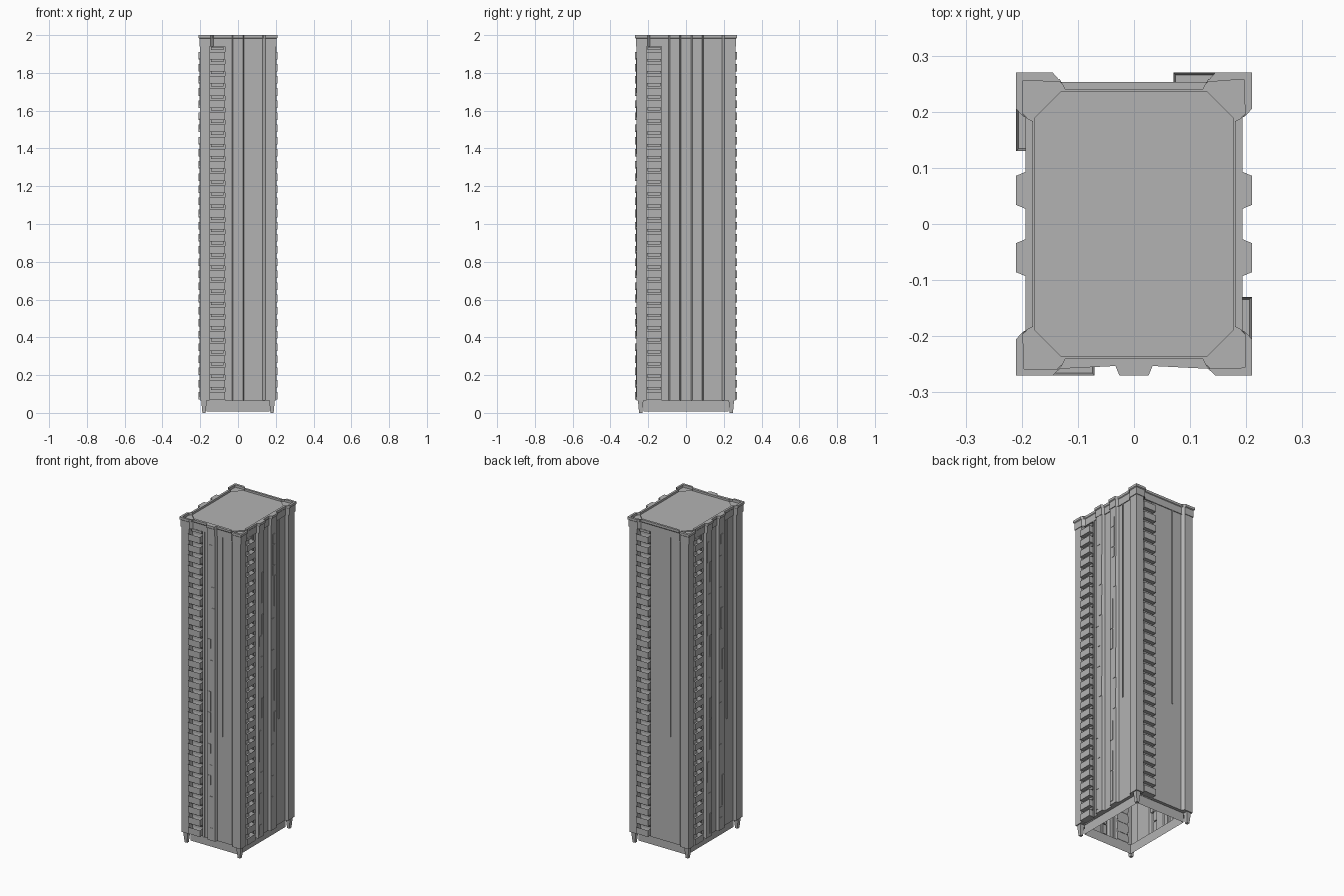
import bpy, bmesh, math, random
from mathutils import Matrix, Vector

cube = bpy.data.objects.get("Cube")
if cube:
    bpy.data.objects.remove(cube)
random.seed(4)

concrete = bpy.data.materials.new("concrete_grey")
concrete.use_nodes = True
GREY = (0.45, 0.45, 0.45, 1)
concrete.diffuse_color = GREY
concrete.node_tree.nodes["Principled BSDF"].inputs["Base Color"].default_value = GREY

HX, HY = 0.19, 0.25                 # wall planes
BASE, EAVE, TOP = 0.065, 1.94, 2.0
FLOORS = 29

# Each side: (half length, wall distance, balcony span, rib centres), walked round the plan
SIDES = [
    (HX, HY, (-0.15, -0.07), (0.0,)),
    (HY, HX, (-0.21, -0.13), (-0.06, 0.06)),
    (HX, HY, (-0.15, -0.07), ()),
    (HY, HX, (-0.21, -0.13), (-0.06, 0.06)),
]


def place(side, u, d):
    """Turn a position along a side and a distance outward into x, y."""
    return [(u, -d), (d, u), (-u, d), (-d, -u)][side]


def finish(name, bm):
    bmesh.ops.recalc_face_normals(bm, faces=bm.faces)
    mesh = bpy.data.meshes.new(name)
    bm.to_mesh(mesh)
    bm.free()
    mesh.materials.append(concrete)
    obj = bpy.data.objects.new(name, mesh)
    bpy.context.collection.objects.link(obj)
    return obj


def plan(proud, shift=0.0, notched=False):
    """Plan outline with corner posts, ribs and, if notched, balcony recesses."""
    pts = []
    for s, (half, wall, (a, b), ribs) in enumerate(SIDES):
        w, out, post = wall + shift, wall + proud, half - 0.045
        line = [(-half - proud, out)]
        if notched:
            line += [(a, out), (a, wall - 0.022), (b, wall - 0.022), (b, w)]
        else:
            line += [(-post, out), (-post + 0.015, w)]
        for c in ribs:
            line += [(c - 0.033, w), (c - 0.026, out), (c + 0.026, out), (c + 0.033, w)]
        line += [(post - 0.015, w), (post, out)]
        pts += [place(s, u, d) for u, d in line]
    return pts


def ring(bm, pts, z):
    vs = [bm.verts.new((x, y, z)) for x, y in pts]
    return vs, [bm.edges.new((vs[i - 1], vs[i])) for i in range(len(vs))]


def wall_strip(bm, low, high):
    for i in range(len(low)):
        bm.faces.new((low[i - 1], low[i], high[i], high[i - 1]))


def fill(bm, *edge_sets):
    bmesh.ops.triangle_fill(bm, use_beauty=True, edges=[e for es in edge_sets for e in es])


def rect(x, y):
    return [(-x, -y), (x, -y), (x, y), (-x, y)]


# Tower shell: hollow, open below, with an inset plinth
bm = bmesh.new()
foot, _ = ring(bm, rect(0.166, 0.226), 0.008)
head, head_e = ring(bm, rect(0.166, 0.226), BASE)
wall_strip(bm, foot, head)
body = plan(0.011, -0.005, True)
low, low_e = ring(bm, body, BASE)
high, _ = ring(bm, body, EAVE)
wall_strip(bm, low, high)
fill(bm, head_e, low_e)
finish("tower_shell", bm)

# Cornice with projecting lip, parapet and sunken deck
inner = []
for s, (half, wall, span, ribs) in enumerate(SIDES):
    h, w = half - 0.01, wall - 0.01
    inner += [place(s, u, d) for u, d in (
        (-half - 0.006, wall + 0.008), (-half + 0.058, wall + 0.008), (-half + 0.067, w),
        (half - 0.067, w), (half - 0.058, wall + 0.008))]
bm = bmesh.new()
frieze = plan(0.015)
lip = plan(0.02, 0.003)
under, under_e = ring(bm, plan(0.008, -0.012), EAVE)
rows = [ring(bm, p, z) for p, z in ((frieze, EAVE), (frieze, 1.982), (lip, 1.986), (lip, TOP))]
for (lo, _), (hi, _) in zip(rows, rows[1:]):
    wall_strip(bm, lo, hi)
wall_strip(bm, under, rows[0][0])
rim, rim_e = ring(bm, inner, TOP)
deck, deck_e = ring(bm, inner, 1.984)
fill(bm, rows[-1][1], rim_e)
wall_strip(bm, deck, rim)
fill(bm, deck_e)
finish("cornice", bm)

# Roof slab with chamfered corners
slab = []
for s, (half, wall, span, ribs) in enumerate(SIDES):
    slab += [place(s, u, wall - 0.013) for u in (-half + 0.06, half - 0.06)]
bm = bmesh.new()
low, _ = ring(bm, slab, 1.98)
high, _ = ring(bm, slab, 1.99)
wall_strip(bm, low, high)
bm.faces.new(high)
finish("roof_slab", bm)


def block(bm, side, u0, u1, d0, d1, z0, z1):
    """Add a box to a side and return its top face."""
    vs = [[bm.verts.new((*place(side, u, d), z)) for u, d in
           ((u0, d0), (u1, d0), (u1, d1), (u0, d1))] for z in (z0, z1)]
    wall_strip(bm, *vs)
    bm.faces.new(vs[0][::-1])
    return bm.faces.new(vs[1])


# Balconies: one tray per floor on every side
pitch = (EAVE - BASE - 0.01) / FLOORS
bm = bmesh.new()
trays = []
for s, (half, wall, (a, b), ribs) in enumerate(SIDES):
    for i in range(FLOORS):
        z = BASE + 0.006 + i * pitch
        trays.append(block(bm, s, a, b, wall - 0.024, wall + 0.02, z, z + 0.04))
        block(bm, s, a + 0.006, b - 0.006, wall - 0.024, wall - 0.004, z + 0.05, z + pitch)
bmesh.ops.recalc_face_normals(bm, faces=bm.faces)
bmesh.ops.inset_individual(bm, faces=trays, thickness=0.006, depth=0)
bmesh.ops.translate(bm, verts=list({v for f in trays for v in f.verts}), vec=(0, 0, -0.025))
finish("balconies", bm)

# Thin cladding panels on the ribs and vertical fins on the walls
bm = bmesh.new()
for s, (half, wall, (a, b), ribs) in enumerate(SIDES):
    for c in ribs:
        z = BASE + 0.02
        while z < EAVE - 0.1:
            h = pitch * random.choice((1, 2, 3))
            u = c + random.choice((-0.013, 0, 0.013))
            block(bm, s, u - 0.011, u + 0.011, wall, wall + 0.0135, z, min(z + h - 0.006, EAVE))
            z += h + pitch * random.choice((0, 1))
    if ribs:
        block(bm, s, b + 0.008, b + 0.016, wall - 0.01, wall, BASE, EAVE)
    fin = half - 0.125
    block(bm, s, fin, fin + 0.005, wall - 0.01, wall, BASE + 0.65, EAVE)
finish("cladding_panels", bm)

# Tapered feet under the corner posts
bm = bmesh.new()
for sx in (-1, 1):
    for sy in (-1, 1):
        bmesh.ops.create_cone(bm, cap_ends=True, segments=4, radius1=0.012, radius2=0.021,
                              depth=BASE + 0.005,
                              matrix=Matrix.Translation((sx * 0.18, sy * 0.24, BASE / 2 + 0.0025))
                              @ Matrix.Rotation(math.pi / 4, 4, "Z"))
finish("corner_feet", bm)
